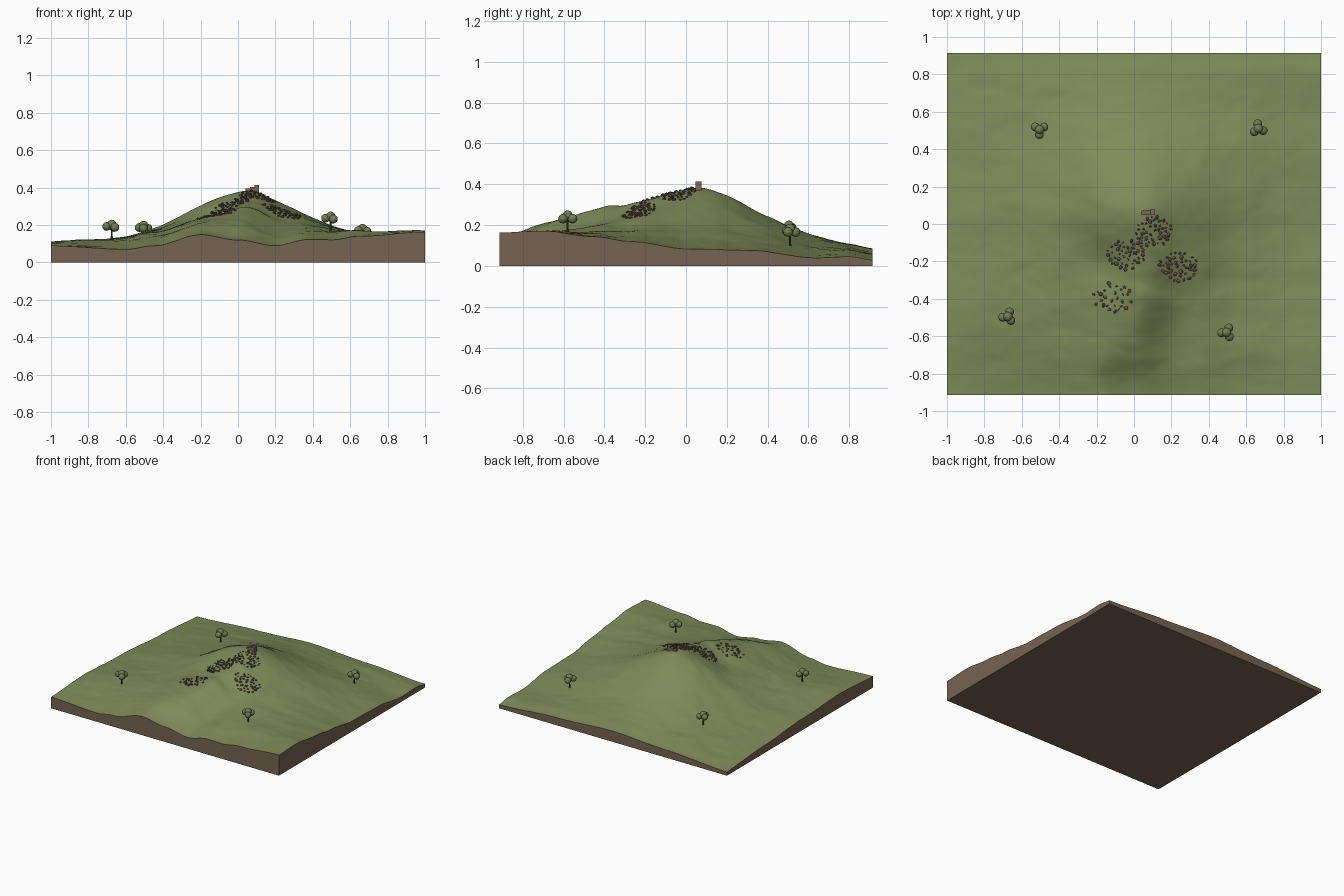
import bpy, bmesh, math, random
from mathutils import Vector, Matrix, noise

random.seed(7)
if "Cube" in bpy.data.objects:
    bpy.data.objects.remove(bpy.data.objects["Cube"])

HALF_Y = 0.915
PEAK = (0.07, 0.06)


def material(name, rgb):
    m = bpy.data.materials.new(name)
    m.use_nodes = True
    m.diffuse_color = (*rgb, 1)
    m.node_tree.nodes["Principled BSDF"].inputs["Base Color"].default_value = (*rgb, 1)
    return m


grass = material("grass green", (0.215, 0.26, 0.10))
soil = material("soil brown", (0.18, 0.13, 0.085))
rock = material("rock brown", (0.13, 0.09, 0.075))
leaf = material("leaf green", (0.17, 0.20, 0.08))
bark = material("bark brown", (0.07, 0.045, 0.03))
ruin = material("ruin stone", (0.20, 0.135, 0.105))

# Rim heights of the four sides: (position, height)
FRONT = [(-1, .09), (-.6, .07), (-.45, .09), (-.2, .148), (0, .12), (.2, .09),
         (.37, .122), (.5, .12), (.65, .14), (1, .165)]
BACK = [(-1, .03), (-.5, .06), (0, .085), (.5, .06), (1, .03)]
LEFT_RIM = [(-1, .09), (-.55, .11), (0, .09), (.5, .06), (1, .03)]
RIGHT_RIM = [(-1, .165), (-.75, .17), (-.5, .145), (-.3, .12), (0, .085),
             (.35, .075), (.7, .04), (.87, .045), (1, .03)]
# Spur running forward from the summit: (x, y, added height)
SPUR = [(.10, -.08, 0.0), (.13, -.2, .025), (.06, -.4, .06), (-.03, -.6, .045), (-.18, -.9, 0.0)]


def ease(points, t):
    for (a, p), (b, q) in zip(points, points[1:]):
        if t <= b:
            f = max(0, (t - a) / (b - a))
            return p + (q - p) * f * f * (3 - 2 * f)
    return points[-1][1]


def base_height(x, y):
    """Blend the four rims across the plot, with a gentle swell inside."""
    v = y / HALF_Y
    s, t = (x + 1) / 2, (v + 1) / 2
    a = (1 - t) * ease(FRONT, x) + t * ease(BACK, x)
    b = (1 - s) * ease(LEFT_RIM, v) + s * ease(RIGHT_RIM, v)
    c = (1 - t) * ((1 - s) * .09 + s * .165) + t * .03
    return a + b - c + 0.06 * (1 - x * x) * (1 - v * v)


def spur_height(x, y):
    best = 0
    p = Vector((x, y))
    for a, b in zip(SPUR, SPUR[1:]):
        start, along = Vector(a[:2]), Vector(b[:2]) - Vector(a[:2])
        f = min(1, max(0, (p - start).dot(along) / along.length_squared))
        d = (p - start - along * f).length
        best = max(best, (a[2] + (b[2] - a[2]) * f) * math.exp(-(d / 0.15) ** 2))
    return best


SUMMIT = 0.38 - base_height(*PEAK)


def height(x, y):
    r = math.hypot(x - PEAK[0], y - PEAK[1])
    edge = min(1, (1 - abs(x)) / 0.2, (HALF_Y - abs(y)) / 0.2)
    edge = max(0, edge)
    hill = SUMMIT * math.exp(-(r / 0.38) ** 1.75) + spur_height(x, y)
    gully = 0.045 * math.exp(-((x + .19) ** 2 + (y + .2) ** 2) / 0.02)
    bumps = 0.006 * noise.fractal(Vector((x * 4, y * 6, 0.3)), 0.8, 2.0, 3)
    return base_height(x, y) + (hill - gully) * edge + bumps * (0.4 + 0.6 * edge)


def finish(bm, name, mats, smooth=False):
    me = bpy.data.meshes.new(name)
    bm.to_mesh(me)
    bm.free()
    for m in mats:
        me.materials.append(m)
    ob = bpy.data.objects.new(name, me)
    bpy.context.collection.objects.link(ob)
    if smooth:
        for o in bpy.context.selected_objects:
            o.select_set(False)
        ob.select_set(True)
        bpy.context.view_layer.objects.active = ob
        bpy.ops.object.shade_smooth_by_angle(angle=math.radians(40))
    return ob


# Ground block: grassy relief on a soil slab
bm = bmesh.new()
bmesh.ops.create_grid(bm, x_segments=130, y_segments=120, size=1)
for v in bm.verts:
    v.co.y *= HALF_Y
    v.co.z = height(v.co.x, v.co.y)
rim = [e for e in bm.edges if e.is_boundary]
walls = bmesh.ops.extrude_edge_only(bm, edges=rim)["geom"]
for v in walls:
    if isinstance(v, bmesh.types.BMVert):
        v.co.z = 0
bottom = [e for e in bm.edges if e.is_boundary]
bmesh.ops.contextual_create(bm, geom=bottom)
bmesh.ops.recalc_face_normals(bm, faces=bm.faces)
for f in bm.faces:
    f.material_index = 0 if f.normal.z > 0.3 else 1
finish(bm, "ground_block", [grass, soil], True)


# Scree patches: centre, half widths, number of stones
def scree(name, cx, cy, rx, ry, count):
    bm = bmesh.new()
    spots = []
    for _ in range(count * 30):
        a, r = random.uniform(0, math.tau), math.sqrt(random.random())
        x, y = cx + rx * r * math.cos(a), cy + ry * r * math.sin(a)
        if len(spots) < count and all(math.dist((x, y), s) > 0.019 for s in spots):
            spots.append((x, y))
    for x, y in spots:
        size = random.uniform(0.006, 0.015)
        shape = Matrix.Diagonal((size, size * random.uniform(.6, .9), size * .6, 1))
        turn = Matrix.Rotation(random.uniform(0, math.tau), 4, 'Z')
        place = Matrix.Translation((x, y, height(x, y) + size * 0.25))
        bmesh.ops.create_icosphere(bm, subdivisions=1, radius=1, matrix=place @ turn @ shape)
    finish(bm, name, [rock])


scree("upper_scree", .105, -.04, .10, .08, 42)
scree("gully_scree", -.035, -.165, .11, .08, 42)
scree("side_scree", .24, -.23, .105, .08, 40)
scree("lower_scree", -.115, -.395, .105, .08, 28)


# Trees: thin trunk with a cluster of round crowns
def tree(name, x, y, spin):
    z = height(x, y)
    bm = bmesh.new()
    bmesh.ops.create_cone(bm, cap_ends=True, segments=8, radius1=0.006, radius2=0.004,
                          depth=0.07, matrix=Matrix.Translation((x, y, z + 0.03)))
    finish(bm, name + "_trunk", [bark], True)
    bm = bmesh.new()
    blobs = [(0, 0, .081, .026)]
    for i in range(3):
        a = spin + i * math.tau / 3
        blobs.append((.027 * math.cos(a), .027 * math.sin(a), .066 + .005 * (i % 2), .024))
    for dx, dy, dz, r in blobs:
        bmesh.ops.create_icosphere(bm, subdivisions=2, radius=r,
                                   matrix=Matrix.Translation((x + dx, y + dy, z + dz)))
    finish(bm, name + "_crown", [leaf], True)


tree("front_right_tree", -.675, -.495, 1.2)
tree("front_left_tree", .495, -.58, 1.1)
tree("back_right_tree", -.505, .505, .5)
tree("back_left_tree", .665, .51, 1.7)

# Ruin on the summit: low blocks with a taller end
bm = bmesh.new()
for x, y, w, d, top in [(.055, .06, .03, .022, .396), (.078, .062, .03, .026, .402),
                        (.1, .062, .026, .03, .413)]:
    low = 0.36
    m = Matrix.Translation((x, y, (low + top) / 2)) @ Matrix.Diagonal((w, d, top - low, 1))
    bmesh.ops.create_cube(bm, size=1, matrix=m)
finish(bm, "summit_ruin", [ruin])
